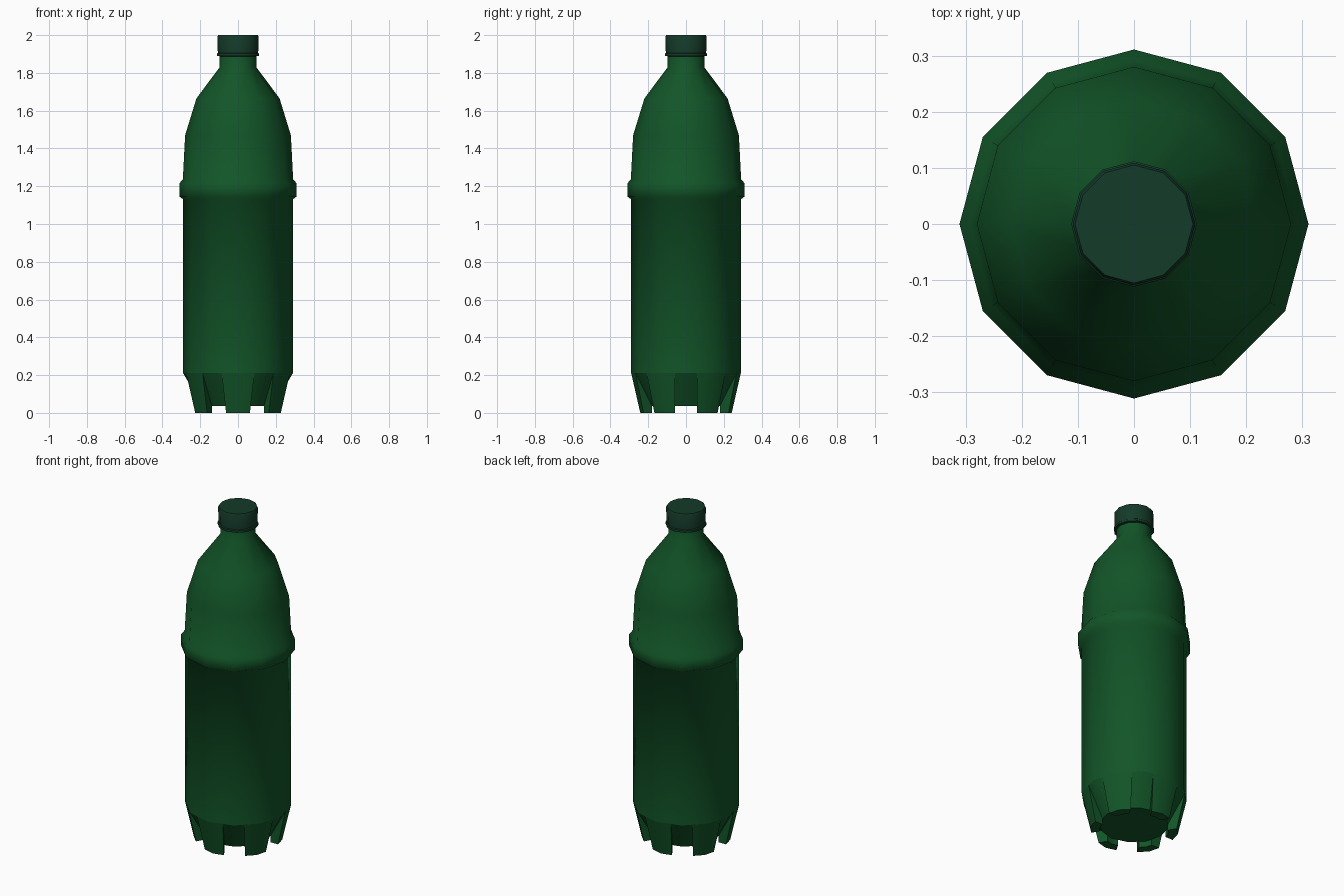
import bpy, bmesh, math
from math import sin, cos, radians

if "Cube" in bpy.data.objects:
    bpy.data.objects.remove(bpy.data.objects["Cube"])

SIDES = 12


def material(name, rgb):
    m = bpy.data.materials.new(name)
    m.diffuse_color = (*rgb, 1)
    m.use_nodes = True
    m.node_tree.nodes["Principled BSDF"].inputs["Base Color"].default_value = m.diffuse_color
    return m


bottle_green = material("bottle green", (0.006, 0.090, 0.021))
cap_green = material("dark cap green", (0.007, 0.043, 0.022))


def finish(name, bm, mat, angle):
    bmesh.ops.remove_doubles(bm, verts=bm.verts, dist=1e-5)
    bmesh.ops.recalc_face_normals(bm, faces=bm.faces)
    for f in bm.faces:
        f.smooth = True
    me = bpy.data.meshes.new(name)
    bm.to_mesh(me)
    bm.free()
    me.set_sharp_from_angle(angle=radians(angle))
    me.materials.append(mat)
    ob = bpy.data.objects.new(name, me)
    bpy.context.collection.objects.link(ob)
    return ob


def lathe(name, profile, mat, angle, cap_top=False):
    """Revolve (radius, height) points into a 12-sided shell."""
    bm = bmesh.new()
    rings = [[bm.verts.new((r * cos(math.tau * i / SIDES), r * sin(math.tau * i / SIDES), z))
              for i in range(SIDES)] for r, z in profile]
    for a, b in zip(rings, rings[1:]):
        for i in range(SIDES):
            j = (i + 1) % SIDES
            bm.faces.new((a[i], a[j], b[j], b[i]))
    if cap_top:
        bm.faces.new(rings[-1])
    return finish(name, bm, mat, angle)


# Bottle shell: straight body, raised band, shoulder and neck
lathe("bottle_body", [
    (0.29, 0.21), (0.29, 1.13), (0.311, 1.146), (0.311, 1.215), (0.292, 1.236),
    (0.28, 1.47), (0.22, 1.665), (0.097, 1.83), (0.097, 1.93)], bottle_green, 60)

# Screw cap with its tamper ring
lathe("cap", [(0.097, 1.888), (0.112, 1.89), (0.112, 1.902), (0.107, 1.906),
              (0.109, 1.992), (0.105, 2.0)], cap_green, 40, cap_top=True)

# Base: six feet separated by six slanted notches
R_TOP, R_FOOT, R_IN = 0.29, 0.242, 0.19
Z_TOP, Z_FLOOR, HALF = 0.21, 0.036, 0.058
bm = bmesh.new()


def on_polygon(r, y):
    """Point at offset y on the polygon edge next to the vertex at angle 0."""
    return r - abs(y) * (1 - cos(radians(30))) / sin(radians(30)), y


for k in range(6):
    turn = radians(60 * k)

    def v(x, y, z):
        return bm.verts.new((x * cos(turn) - y * sin(turn), x * sin(turn) + y * cos(turn), z))

    def face(*pts):
        bm.faces.new([v(*p) for p in pts])

    for s in (1, -1):
        def mid(r, z):           # centre line of the neighbouring foot
            return (r * cos(radians(30)), s * r * sin(radians(30)), z)

        top_c, top_e, top_f = (R_TOP, 0, Z_TOP), (*on_polygon(R_TOP, s * HALF), Z_TOP), mid(R_TOP, Z_TOP)
        out_e, out_f = (*on_polygon(R_FOOT, s * HALF), 0), mid(R_FOOT, 0)
        in_e, in_f = (*on_polygon(R_IN, s * HALF), 0), mid(R_IN, 0)
        fl_c, fl_e, fl_f = (R_IN, 0, Z_FLOOR), (*on_polygon(R_IN, s * HALF), Z_FLOOR), mid(R_IN, Z_FLOOR)
        face(top_c, top_e, fl_e, fl_c)        # slanted notch back
        face(top_e, top_f, out_f, out_e)      # foot front
        face(top_e, out_e, in_e, fl_e)        # foot side wall
        face(out_e, out_f, in_f, in_e)        # foot sole
        face(in_e, in_f, fl_f, fl_e)          # foot inner wall
        face(fl_c, fl_e, (0, 0, Z_FLOOR))     # floor
        face(fl_e, fl_f, (0, 0, Z_FLOOR))
finish("footed_base", bm, bottle_green, 32)
